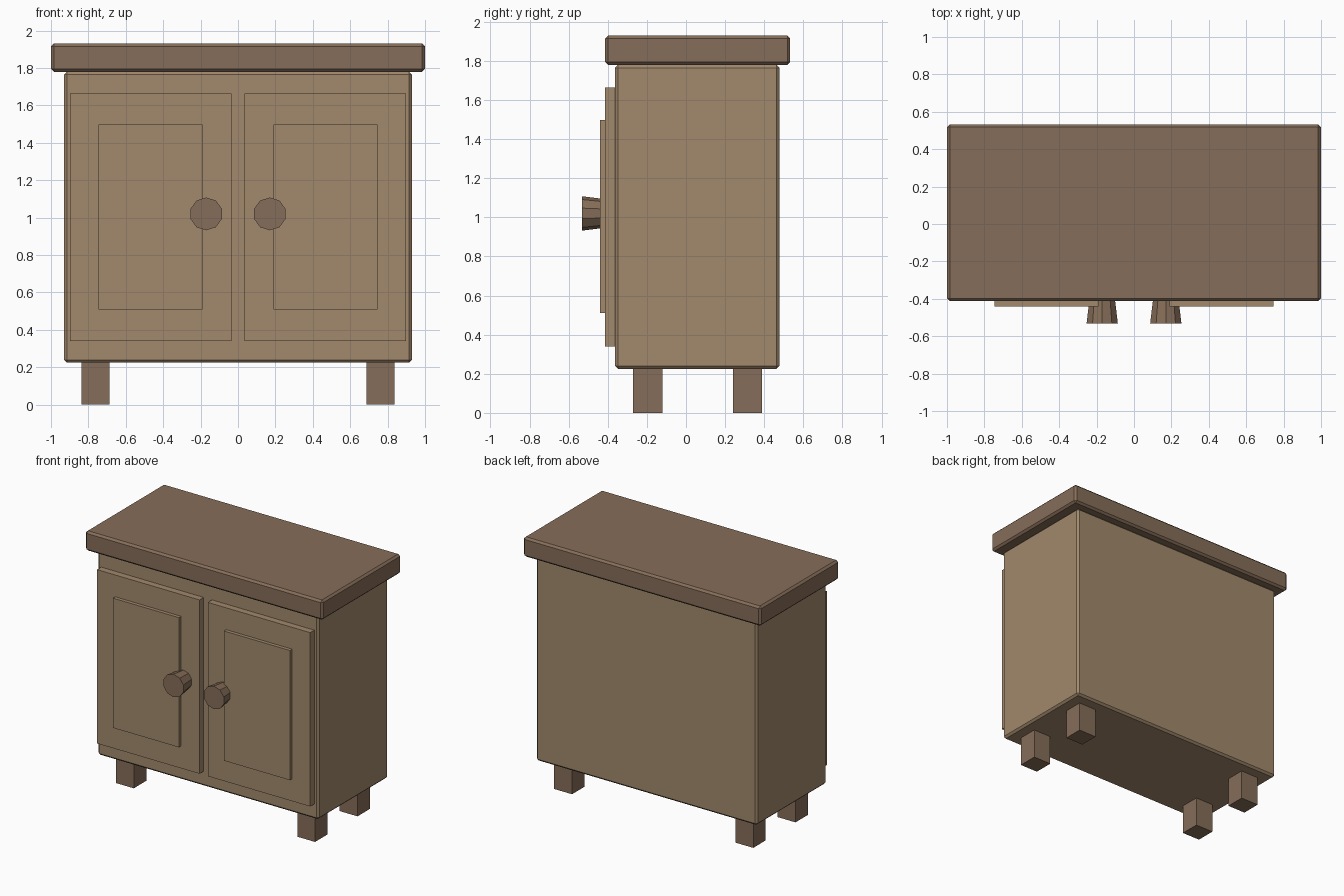
import bpy
from math import pi

if "Cube" in bpy.data.objects:
    bpy.data.objects.remove(bpy.data.objects["Cube"])


def material(name, rgb):
    m = bpy.data.materials.new(name)
    m.diffuse_color = (*rgb, 1)
    m.use_nodes = True
    m.node_tree.nodes["Principled BSDF"].inputs["Base Color"].default_value = m.diffuse_color
    return m


LIGHT = material("light_wood", (0.36, 0.25, 0.15))
DARK = material("dark_wood", (0.24, 0.155, 0.1))


def box(name, x, y, z, mat, bevel=0):
    """Box from (min, max) ranges, with optional chamfered edges."""
    bpy.ops.mesh.primitive_cube_add(
        size=1, location=[(r[0] + r[1]) / 2 for r in (x, y, z)])
    ob = bpy.context.object
    ob.name = name
    ob.scale = [r[1] - r[0] for r in (x, y, z)]
    bpy.ops.object.transform_apply(location=False, rotation=False, scale=True)
    ob.data.materials.append(mat)
    if bevel:
        mod = ob.modifiers.new("chamfer", 'BEVEL')
        mod.width = bevel
        mod.segments = 1
    return ob


# Carcass and overhanging top
box("cabinet_body", (-0.93, 0.93), (-0.363, 0.478), (0.225, 1.78), LIGHT, 0.015)
box("table_top", (-1, 1), (-0.413, 0.533), (1.78, 1.93), DARK, 0.015)

for s, side in ((-1, "left"), (1, "right")):
    def span(a, b):
        return tuple(sorted((s * a, s * b)))

    # Door with raised centre panel
    box(side + "_door", span(0.035, 0.897), (-0.413, -0.35), (0.34, 1.663), LIGHT)
    box(side + "_door_panel", span(0.19, 0.745), (-0.44, -0.4), (0.51, 1.497), LIGHT)

    # Flared ten-sided knob, wide end facing forward
    bpy.ops.mesh.primitive_cone_add(
        vertices=10, radius1=0.073, radius2=0.088, depth=0.12,
        location=(s * 0.17, -0.473, 1.02), rotation=(pi / 2, 0, 0))
    knob = bpy.context.object
    knob.name = side + "_knob"
    knob.data.materials.append(DARK)

    # Square legs
    for end, y in (("front", (-0.27, -0.12)), ("back", (0.24, 0.388))):
        box(f"{end}_{side}_leg", span(0.688, 0.838), y, (0, 0.235), DARK)
